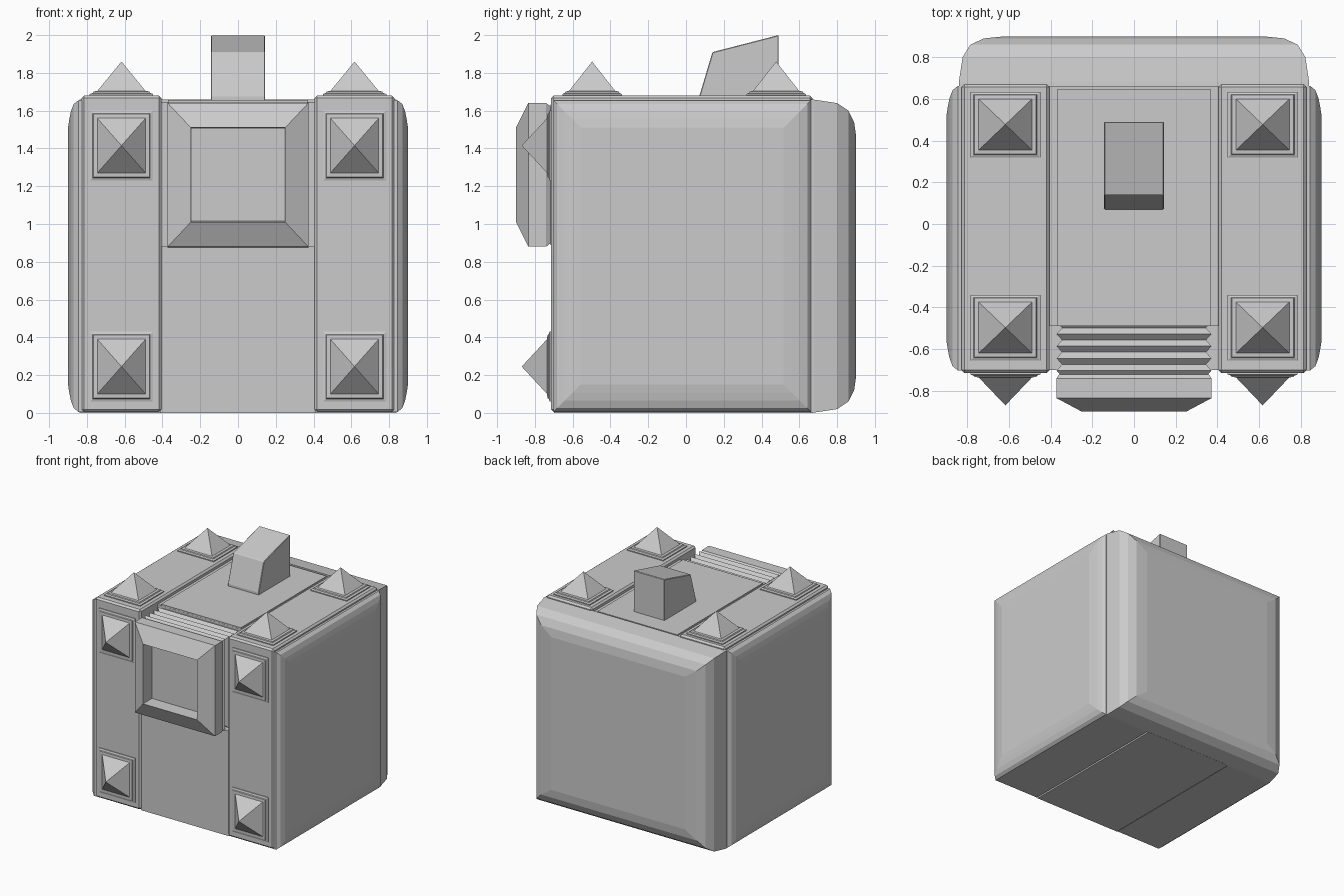
import bpy, bmesh

if "Cube" in bpy.data.objects:
    bpy.data.objects.remove(bpy.data.objects["Cube"])


def finish(name, bm, mirror=False, bevel=0):
    bmesh.ops.remove_doubles(bm, verts=bm.verts, dist=1e-5)
    bmesh.ops.recalc_face_normals(bm, faces=bm.faces)
    me = bpy.data.meshes.new(name)
    bm.to_mesh(me)
    bm.free()
    ob = bpy.data.objects.new(name, me)
    bpy.context.collection.objects.link(ob)
    if bevel:
        b = ob.modifiers.new("Bevel", 'BEVEL')
        b.width = bevel
        b.segments = 1
    if mirror:
        ob.modifiers.new("Mirror", 'MIRROR').use_axis = (True, False, False)
    return ob


def loft(name, axis, rings, **kw):
    """Rectangular rings (position, u centre, v centre, u half, v half) joined along an axis."""
    bm = bmesh.new()
    loops = []
    for p, cu, cv, hu, hv in rings:
        loop = []
        for su, sv in ((-1, -1), (1, -1), (1, 1), (-1, 1)):
            co = [cu + su * hu, cv + sv * hv]
            co.insert(axis, p)
            loop.append(bm.verts.new(co))
        loops.append(loop)
    for a, b in zip(loops, loops[1:]):
        for i in range(4):
            j = (i + 1) % 4
            bm.faces.new((a[i], a[j], b[j], b[i]))
    bm.faces.new(loops[0])
    bm.faces.new(loops[-1])
    return finish(name, bm, **kw)


def prism(name, profile, half_width, **kw):
    """Side profile (y, z) extruded across x."""
    bm = bmesh.new()
    l, r = ([bm.verts.new((s * half_width, y, z)) for y, z in profile] for s in (-1, 1))
    bm.faces.new(l)
    bm.faces.new(r)
    for i in range(len(l)):
        j = (i + 1) % len(l)
        bm.faces.new((l[i], l[j], r[j], r[i]))
    return finish(name, bm, **kw)


# Central body with a notch for the bellows
prism("body_core", [(-.70, 0), (.67, 0), (.67, 1.645), (-.49, 1.645), (-.49, .88), (-.70, .88)], .41)
loft("top_panel", 2, [(1.60, 0, .078, .37, .567), (1.657, 0, .078, .37, .567)])

# Raised strips wrapping the front and top
loft("strip", 0, [(.405, -.0225, .8425, .6925, .8375), (.828, -.0225, .8425, .6925, .8375)],
     mirror=True, bevel=.014)

# Rounded side and back panels
loft("side_panel", 0, [(p, -.02, .83, .682 - i, .825 - i) for p, i in
                       ((.80, 0), (.845, 0), (.87, .02), (.885, .06), (.893, .10), (.90, .145))],
     mirror=True)
loft("back_panel", 1, [(p, 0, .83, h, .83 - i) for p, h, i in
                       ((.66, .84, 0), (.68, .84, .002), (.80, .822, .02), (.86, .785, .06),
                        (.89, .72, .12), (.90, .62, .19))])

# Ribbed bellows and the hollow front nozzle
loft("bellows", 1, [(-.47 - .029 * k, 0, 1.26, .372 - .027 * (k % 2), .385 - .027 * (k % 2))
                    for k in range(10)])
loft("nozzle", 1, [(y, 0, 1.26, hx, hz) for y, hx, hz in
                   ((-.715, .355, .36), (-.74, .372, .38), (-.835, .372, .38),
                    (-.90, .25, .25), (-.79, .245, .245))])

# Stepped pyramid studs: top pair, then front pair, mirrored across x
STEPS = ((-.02, .168, 1), (.008, .168, 1), (.014, .152, .92), (.022, .148, .90),
         (.024, .128, .78), (.18, 0, 0))
for label, y in (("front", -.497), ("rear", .477)):
    loft("top_stud_" + label, 2, [(1.68 + d, .617, y, w, .157 * k) for d, w, k in STEPS], mirror=True)
for label, z in (("upper", 1.415), ("lower", .245)):
    loft("front_stud_" + label, 1, [(-.715 - d * .86, .617, z, w, .186 * k) for d, w, k in STEPS],
         mirror=True)

# Slanted top fin
prism("top_fin", [(.07, 1.64), (.07, 1.675), (.14, 1.91), (.49, 2.0), (.49, 1.64)], .143, bevel=.004)
